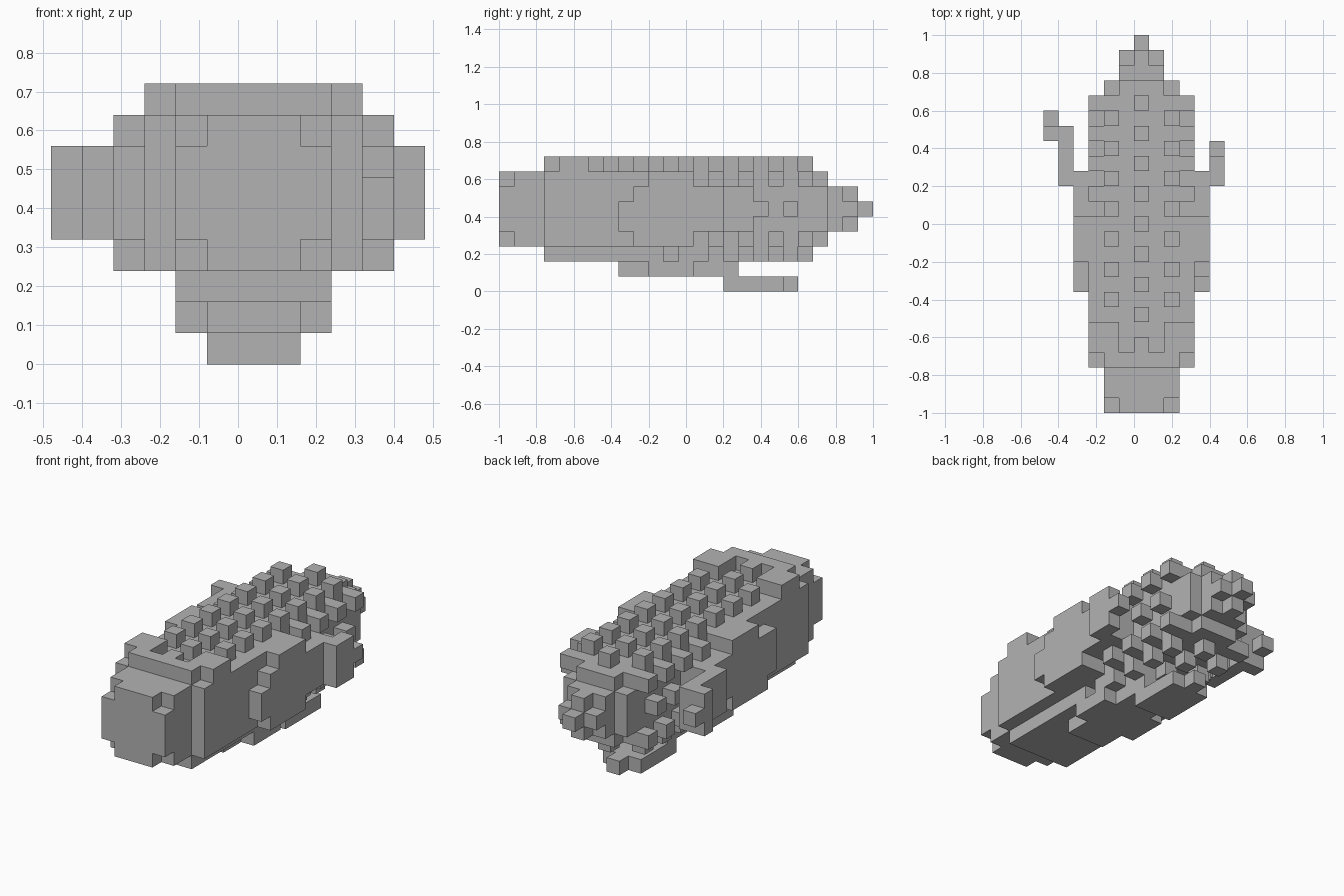
import bpy, bmesh
from mathutils import Vector

cube = bpy.data.objects.get("Cube")
if cube:
    bpy.data.objects.remove(cube)

S = 0.08                       # block size
N, MIDX, MIDZ = 25, 6, 5       # blocks in length, cob axis column and row

mat = bpy.data.materials.new("plain_grey")
mat.use_nodes = True
GREY = (0.45, 0.45, 0.45, 1)
mat.diffuse_color = GREY
mat.node_tree.nodes["Principled BSDF"].inputs["Base Color"].default_value = GREY


def box(xs, ys, zs):
    """Block cells in inclusive ranges."""
    return {(x, y, z) for x in range(xs[0], xs[1] + 1)
            for y in range(ys[0], ys[1] + 1) for z in range(zs[0], zs[1] + 1)}


def disc(r, y0, y1, trim=True):
    """Square slab around the cob axis, with its four corners trimmed."""
    cells = box((MIDX - r, MIDX + r), (y0, y1), (MIDZ - r, MIDZ + r))
    return {c for c in cells
            if not (trim and abs(c[0] - MIDX) == r and abs(c[2] - MIDZ) == r)}


def mirror(cells):
    return cells | {(2 * MIDX - x, y, z) for x, y, z in cells}


parts = {}
parts["stem"] = disc(2, 0, 0) | disc(2, 1, 2, False)
parts["cob_core"] = disc(2, 3, 20, False)
parts["cob_tip"] = disc(2, 21, 21) | disc(1, 22, 22, False) | disc(1, 23, 23) | disc(0, 24, 24, False)

# Husk wrapped round the lower cob
husk = disc(3, 3, 3)
husk |= mirror(box((3, 4), (4, 5), (8, 8)))
husk |= mirror(box((3, 3), (4, 12), (3, 7)) | box((3, 3), (13, 15), (4, 6)))
husk |= box((4, 8), (4, 12), (2, 2)) | box((5, 7), (13, 15), (2, 2))
notch = {(8, 11, 2)}
parts["husk"] = husk - notch

# Leaves peeling away on each side and underneath
side = (box((10, 10), (8, 15), (4, 5)) | box((10, 10), (9, 15), (6, 6))
        | box((10, 10), (9, 12), (3, 3)) | box((10, 10), (10, 12), (7, 7)))
parts["left_leaf"] = side | box((11, 11), (15, 16), (4, 6)) | {(11, 17, 5)}
parts["right_leaf"] = ({(2 * MIDX - x, y, z) for x, y, z in side} | box((2, 2), (8, 15), (4, 6))
                       | box((1, 1), (15, 18), (4, 6)) | box((0, 0), (18, 18), (4, 6))
                       | {(0, 19, 5)})
parts["bottom_leaf"] = (box((5, 7), (8, 15), (1, 1)) | mirror(box((4, 4), (10, 12), (1, 1)))
                        | box((5, 7), (15, 18), (0, 0)) | {(6, 19, 0)})

# Staggered kernels: twelve places round the cob, alternating by row
ring = [(0, 3, 0), (2, 3, 1), (3, 2, 0), (3, 0, 1)]
kernels = set()
for a, b, odd in ring:
    for sx in (-1, 1):
        for sz in (-1, 1):
            for y in range(4 + odd, 21, 2):
                kernels.add((MIDX + sx * a, y, MIDZ + sz * b))
parts["kernels"] = kernels - notch

# Each cell belongs to one part only
used = set()
for name in parts:
    parts[name] = parts[name] - used
    used |= parts[name]


def build(name, cells):
    """Skin the outer faces of a part's cells."""
    bm = bmesh.new()
    verts = {}

    def vert(p):
        if p not in verts:
            verts[p] = bm.verts.new(((p[0] - 6) * S, (p[1] - N / 2) * S, p[2] * S))
        return verts[p]

    for c in sorted(cells):
        for axis in range(3):
            u, v = (axis + 1) % 3, (axis + 2) % 3
            for d in (0, 1):
                n = list(c)
                n[axis] += 2 * d - 1
                if tuple(n) in used:
                    continue
                corners = []
                for du, dv in ((0, 0), (1, 0), (1, 1), (0, 1)):
                    p = list(c)
                    p[axis] += d
                    p[u] += du
                    p[v] += dv
                    corners.append(vert(tuple(p)))
                bm.faces.new(corners if d else corners[::-1])
    mesh = bpy.data.meshes.new(name)
    bm.to_mesh(mesh)
    bm.free()
    mesh.materials.append(mat)
    bpy.context.collection.objects.link(bpy.data.objects.new(name, mesh))


for name, cells in parts.items():
    build(name, cells)
